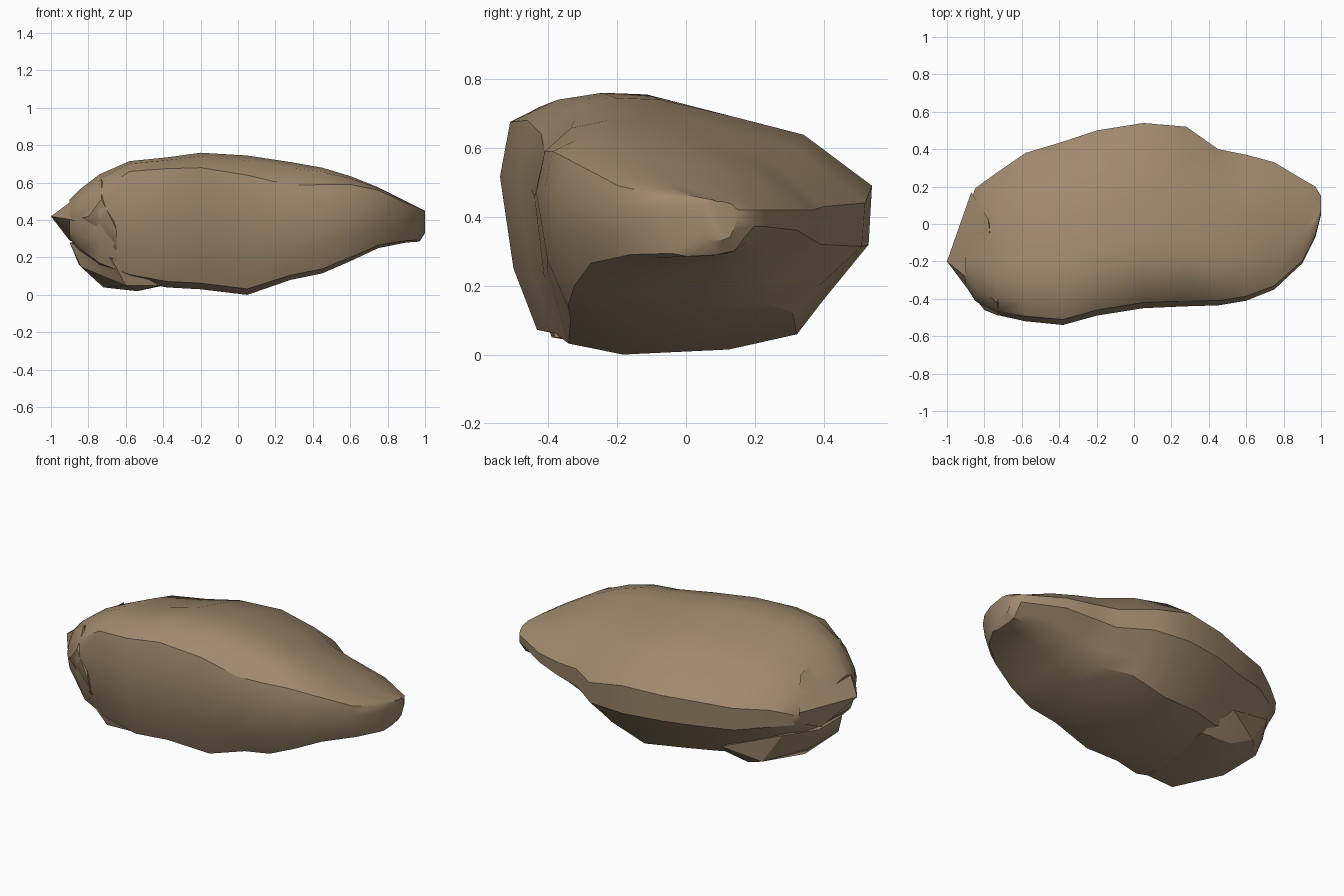
import bpy, bmesh

stone = bpy.data.materials.new("brown_stone")
stone.diffuse_color = (0.35, 0.25, 0.155, 1)


def finish(bm, name, angle):
    bmesh.ops.recalc_face_normals(bm, faces=bm.faces)
    mesh = bpy.data.meshes.new(name)
    bm.to_mesh(mesh)
    bm.free()
    mesh.materials.append(stone)
    ob = bpy.data.objects.new(name, mesh)
    bpy.context.collection.objects.link(ob)
    bpy.ops.object.select_all(action='DESELECT')
    bpy.context.view_layer.objects.active = ob
    ob.select_set(True)
    bpy.ops.object.shade_smooth_by_angle(angle=angle)
    return ob


def chunk(name, points):
    """Angular lump: convex hull of a few corners."""
    bm = bmesh.new()
    for p in points:
        bm.verts.new(p)
    bmesh.ops.convex_hull(bm, input=bm.verts)
    loose = [v for v in bm.verts if not v.link_faces]
    bmesh.ops.delete(bm, geom=loose, context='VERTS')
    return finish(bm, name, 0.5)


# Stations: x, front y, back y, top z, bottom z, front crest z, back edge z
STATIONS = [
    (-0.90, -0.33, 0.04, 0.51, 0.30, 0.45, 0.40),
    (-0.85, -0.41, 0.19, 0.56, 0.24, 0.48, 0.42),
    (-0.74, -0.485, 0.27, 0.645, 0.15, 0.55, 0.45),
    (-0.58, -0.52, 0.38, 0.715, 0.08, 0.66, 0.46),
    (-0.38, -0.54, 0.44, 0.735, 0.04, 0.675, 0.47),
    (-0.20, -0.49, 0.50, 0.76, 0.03, 0.68, 0.48),
    (0.05, -0.45, 0.54, 0.745, 0.00, 0.64, 0.49),
    (0.28, -0.44, 0.52, 0.71, 0.08, 0.585, 0.44),
    (0.45, -0.435, 0.40, 0.68, 0.115, 0.59, 0.43),
    (0.60, -0.41, 0.37, 0.635, 0.18, 0.59, 0.42),
    (0.75, -0.35, 0.33, 0.575, 0.25, 0.56, 0.42),
    (0.90, -0.21, 0.24, 0.50, 0.28, 0.49, 0.42),
    (0.97, -0.07, 0.20, 0.465, 0.285, 0.46, 0.42),
    (1.00, 0.05, 0.15, 0.45, 0.33, 0.44, 0.42),
]


def section(x, yf, yb, zt, zb, zf, zk):
    def p(t, z):
        return (x, yf + (yb - yf) * t, z)
    up, back = zf - zb, zk - zb
    return [
        p(0.27, zb), p(0.11, zb + 0.05 * up), p(0.04, zb + 0.33 * up),
        p(0.0, zb + 0.75 * up), p(0.03, zf),
        p(0.12, zf + 0.75 * (zt - zf)), p(0.25, zt), p(0.38, zt - 0.005),
        p(0.60, zt - 0.22 * (zt - zk)), p(0.80, zt - 0.42 * (zt - zk)),
        p(1.0, zk), p(0.99, zb + 0.65 * back), p(0.86, zb + 0.33 * back),
        p(0.78, zb + 0.12 * back), p(0.58, zb + 0.03 * back),
    ]


# Main boulder: loft through the stations
bm = bmesh.new()
rings = [[bm.verts.new(c) for c in section(*s)] for s in STATIONS]
for a, b in zip(rings, rings[1:]):
    n = len(a)
    for i in range(n):
        bm.faces.new((a[i], a[(i + 1) % n], b[(i + 1) % n], b[i]))
bm.faces.new(rings[0])
bm.faces.new(rings[-1])
finish(bm, "main_boulder", 0.55)

# Pointed lump on the left end
chunk("left_end_lump", [
    (-1.0, -0.2, 0.42), (-0.90, -0.02, 0.49), (-0.87, 0.17, 0.43),
    (-0.78, 0.03, 0.58), (-0.73, -0.42, 0.62), (-0.73, -0.488, 0.51),
    (-0.80, -0.46, 0.42), (-0.88, -0.36, 0.40), (-0.90, 0.0, 0.29),
    (-0.65, -0.46, 0.24), (-0.65, -0.50, 0.35), (-0.86, 0.14, 0.35)])

# Low slab under the left end
chunk("left_foot_slab", [
    (-0.90, 0.02, 0.28), (-0.90, -0.20, 0.28), (-0.85, 0.02, 0.16),
    (-0.84, -0.25, 0.15), (-0.72, -0.10, 0.04), (-0.60, -0.39, 0.05),
    (-0.54, -0.20, 0.02), (-0.54, 0.18, 0.05), (-0.66, 0.22, 0.10),
    (-0.68, -0.44, 0.20), (-0.45, 0.31, 0.17), (-0.78, 0.20, 0.28),
    (-0.42, -0.38, 0.05), (-0.35, 0.15, 0.06)])
